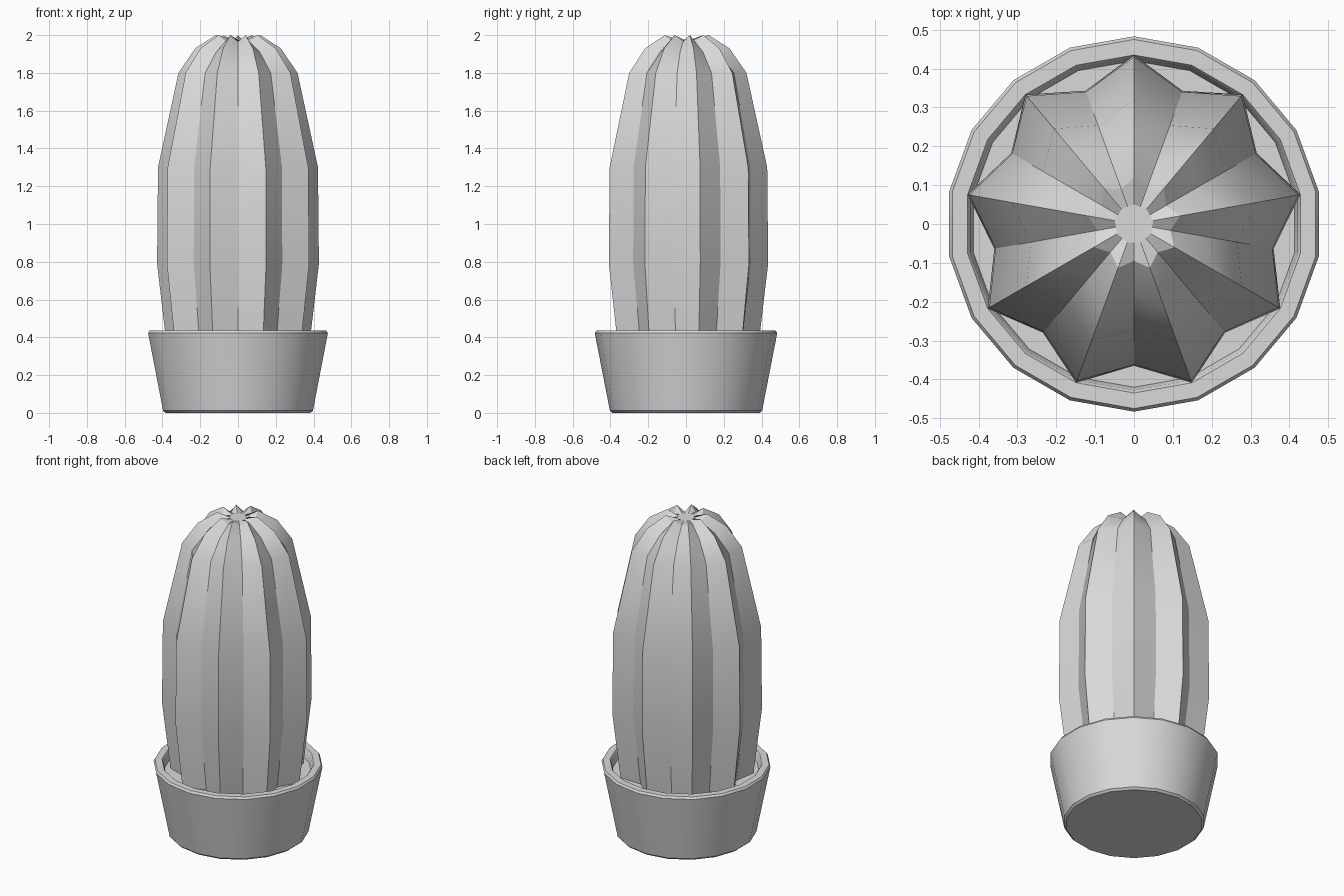
import bpy
import bmesh
import math

SIDES = 18

cube = bpy.data.objects.get("Cube")
if cube:
    bpy.data.objects.remove(cube, do_unlink=True)

grey = bpy.data.materials.new("plain_grey")
grey.use_nodes = True
colour = (0.7, 0.7, 0.7, 1)
grey.diffuse_color = colour
grey.node_tree.nodes["Principled BSDF"].inputs["Base Color"].default_value = colour


def lathe(name, even_profile, odd_profile):
    """Skin rings whose even and odd columns follow their own (radius, z) profile."""
    bm = bmesh.new()
    rings = []
    for pair in zip(even_profile, odd_profile):
        ring = []
        for i in range(SIDES):
            r, z = pair[i % 2]
            a = math.pi / 2 + i * math.tau / SIDES
            ring.append(bm.verts.new((r * math.cos(a), r * math.sin(a), z)))
        rings.append(ring)
    for low, high in zip(rings, rings[1:]):
        for i in range(SIDES):
            j = (i + 1) % SIDES
            bm.faces.new((low[i], low[j], high[j], high[i]))
    # Close both ends
    bm.faces.new(rings[0][::-1])
    bm.faces.new(rings[-1])
    mesh = bpy.data.meshes.new(name)
    bm.to_mesh(mesh)
    bm.free()
    mesh.materials.append(grey)
    obj = bpy.data.objects.new(name, mesh)
    bpy.context.collection.objects.link(obj)
    bpy.ops.object.select_all(action="DESELECT")
    obj.select_set(True)
    bpy.context.view_layer.objects.active = obj
    bpy.ops.object.shade_smooth_by_angle(angle=math.radians(30))
    return obj


# Tapered pot with a softened foot and rim; the last ring closes as the soil
pot = [(0.39, 0), (0.403, 0.012), (0.483, 0.422), (0.475, 0.435),
       (0.435, 0.435), (0.428, 0.425), (0.42, 0.38)]
lathe("pot", pot, pot)

# Nine-ribbed cactus body with a sunken crown
ridge = [(0.385, 0.37), (0.435, 0.79), (0.43, 1.3), (0.32, 1.8),
         (0.23, 1.93), (0.12, 2.0), (0.05, 1.975)]
valley = [(0.315, 0.37), (0.365, 0.79), (0.362, 1.3), (0.27, 1.8),
          (0.18, 1.91), (0.095, 1.965), (0.047, 1.975)]
lathe("cactus_body", ridge, valley)
